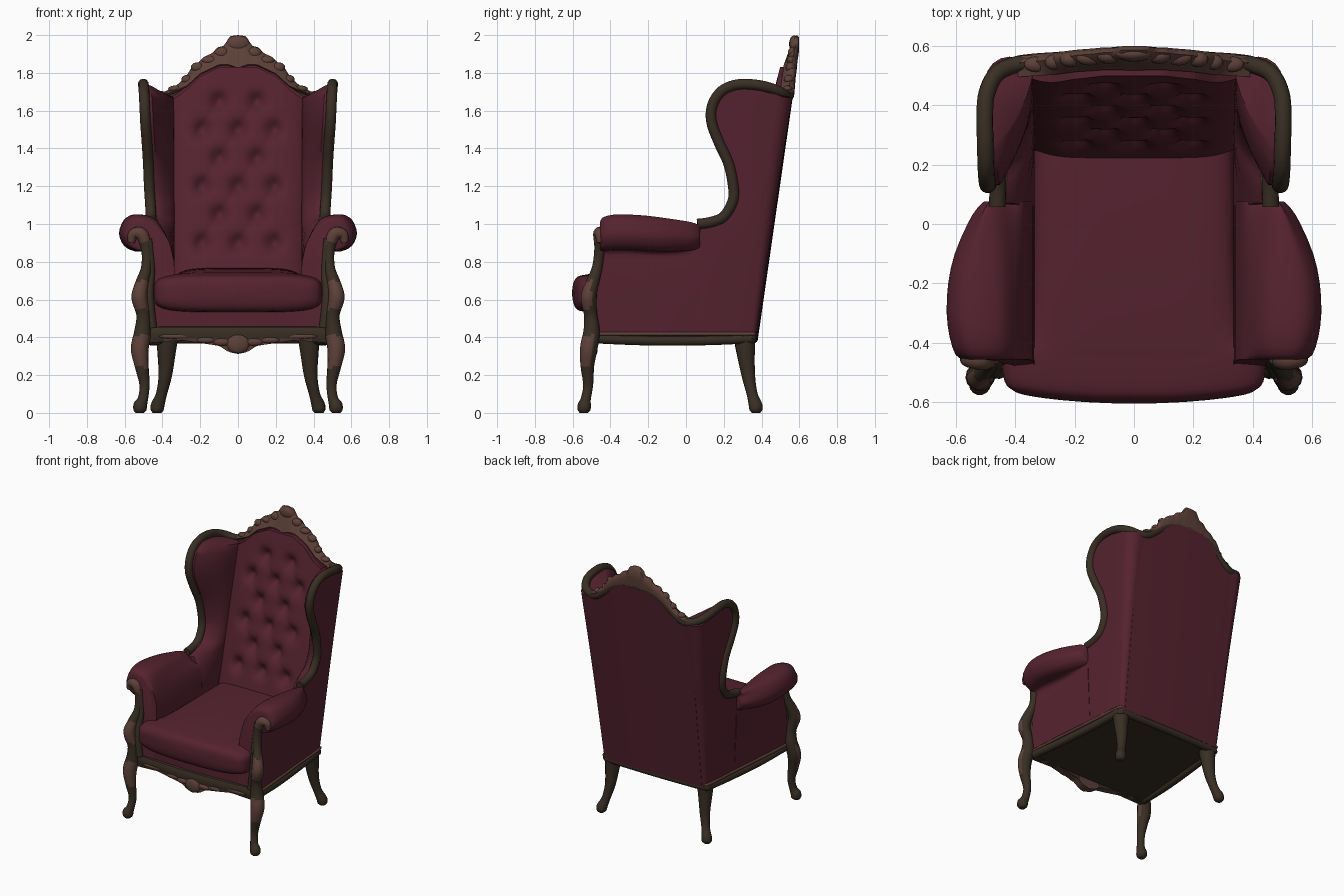
import bpy, bmesh, math
from mathutils import Vector, Matrix

if "Cube" in bpy.data.objects:
    bpy.data.objects.remove(bpy.data.objects["Cube"])


def material(name, rgb):
    m = bpy.data.materials.new(name)
    m.diffuse_color = (*rgb, 1)
    m.use_nodes = True
    m.node_tree.nodes["Principled BSDF"].inputs["Base Color"].default_value = m.diffuse_color
    return m


FABRIC = material("burgundy fabric", (0.092, 0.0165, 0.029))
WOOD = material("dark wood", (0.040, 0.028, 0.017))
CARVED = material("worn carved wood", (0.108, 0.052, 0.039))


def finish(name, bm, mats, mirror=False, rule=None, angle=50):
    bmesh.ops.recalc_face_normals(bm, faces=bm.faces)
    me = bpy.data.meshes.new(name)
    bm.to_mesh(me)
    bm.free()
    for m in mats:
        me.materials.append(m)
    for p in me.polygons:
        p.use_smooth = True
        if rule and rule(p.center, p.normal):
            p.material_index = 1
    me.set_sharp_from_angle(angle=math.radians(angle))
    ob = bpy.data.objects.new(name, me)
    bpy.context.collection.objects.link(ob)
    if mirror:
        ob.modifiers.new("mirror", 'MIRROR')
    return ob


def loft(name, rings, mats, closed=True, caps=True, **kw):
    bm = bmesh.new()
    rows = [[bm.verts.new(p) for p in r] for r in rings]
    n = len(rows[0])
    for a, b in zip(rows, rows[1:]):
        for i in range(n if closed else n - 1):
            j = (i + 1) % n
            bm.faces.new((a[i], a[j], b[j], b[i]))
    if caps:
        bm.faces.new(rows[0])
        bm.faces.new(rows[-1])
    return finish(name, bm, mats, **kw)


def smooth(pts, steps=4):
    """Catmull-Rom curve through points of any dimension."""
    p = [pts[0]] + list(pts) + [pts[-1]]
    out = []
    for a, b, c, d in zip(p, p[1:], p[2:], p[3:]):
        for s in range(steps):
            t = s / steps
            out.append(tuple(0.5 * (2*j + (k-i)*t + (2*i-5*j+4*k-l)*t*t + (3*j-i-3*k+l)*t**3)
                             for i, j, k, l in zip(a, b, c, d)))
    return out + [tuple(pts[-1])]


def tube(name, pts, mats, sides=14, **kw):
    """Round bar along (x, y, z, radius) points."""
    path = smooth(pts, 5)
    co = [Vector(p[:3]) for p in path]
    rings, u = [], Vector((1, 0.1, 0.05))
    for i, p in enumerate(path):
        t = (co[min(i+1, len(co)-1)] - co[max(i-1, 0)]).normalized()
        u = (u - t * u.dot(t)).normalized()
        v = t.cross(u)
        rings.append([co[i] + p[3] * (u * math.cos(a) + v * math.sin(a))
                      for a in (2 * math.pi * k / sides for k in range(sides))])
    return loft(name, rings, mats, **kw)


def lumps(name, items, mats, mirror=True):
    """Group of ellipsoids given as (x, y, z, rx, ry, rz)."""
    bm = bmesh.new()
    for x, y, z, a, b, c in items:
        bmesh.ops.create_uvsphere(bm, u_segments=16, v_segments=10, radius=1,
                                  matrix=Matrix.Translation((x, y, z)) @ Matrix.Diagonal((a, b, c, 1)))
    return finish(name, bm, mats, mirror=mirror)


def interp(table, x):
    for (a, p), (b, q) in zip(table, table[1:]):
        if x <= b:
            return p + (q - p) * max(0, (x - a) / (b - a))
    return table[-1][1]


def clamp(v):
    return max(0.0, min(1.0, v))


def YB(z): return 0.37 + (z - 0.4) * 0.144          # leaning back plane
def XB(z): return 0.42 + (z - 0.4) * 0.06           # half width of the body
def X(y, z): return XB(z) + (0.49 - XB(z)) * max(0, (0.35 - y) / 0.8) * clamp((1.2 - z) / 0.2)
def ztop(x): return interp([(0, 1.84), (.1, 1.84), (.2, 1.79), (.27, 1.72), (.34, 1.67), (.45, 1.68)], abs(x))


# Wing and top frame
wing_edge = [(.46, .06, 1.0), (.458, .13, 1.01), (.46, .20, 1.04), (.465, .247, 1.12), (.47, .25, 1.2),
             (.475, .225, 1.32), (.482, .175, 1.43), (.49, .135, 1.54), (.494, .14, 1.63),
             (.498, .19, 1.705), (.50, .27, 1.738)]
top_edge = [(.502, .36, 1.738), (.495, .44, 1.722), (.462, .505, 1.695), (.40, .535, 1.675), (.34, .545, 1.685),
            (.27, .55, 1.735), (.2, .555, 1.795), (.1, .56, 1.845), (0, .562, 1.855)]
tube("wing_frame", [(*p, .028) for p in wing_edge + top_edge], [WOOD], mirror=True)
tube("wing_trim", [(x - .022, y + .018, z - (.018 if z > 1.6 else 0), .012) for x, y, z in wing_edge[1:]],
     [CARVED], sides=8, mirror=True)

# Wings and rear sides: wedge sections stacked up the frame edge
rings = []
for yf, z in [(.06, .40), (.06, .6), (.06, .8), (.06, .9), (.07, .975)] + [p[1:] for p in smooth(wing_edge[1:], 3)]:
    xb, yb, r = XB(z), YB(z), .03 + .05 * (z - .4) / 1.3
    yi = max(.23 + .26 * (z - .76) + .05, yf + .08)
    up = clamp((z - .8) / .2)
    xi = .335 + (xb - .375) * up
    ring = [(X(yf, z), yf), (X((yf+yb)/2, z) + .004, (yf + yb) / 2)]
    ring += [(xb - r + r * math.cos(a), yb - r + r * math.sin(a)) for a in (0, .4, .8, 1.2, 1.57)]
    ring += [(.33, yb - .012), (.335, yi)]
    ring += [(.335 + (xi - .335) * t - .025 * up * math.sin(math.pi * t), yi + (yf - yi) * t) for t in (.2, .4, .6, .8)]
    ring += [(xi, yf)]
    rings.append([(x, y, z - .07 * max(clamp((y - .36) / .16) * max(0, (z - 1) / .75),
                                       clamp((xb - .03 - x) / .12) * clamp((z - 1.5) / .24))) for x, y in ring])
loft("wing", rings, [FABRIC], mirror=True)

# Outer back panel
rings = []
for i in range(25):
    x = -.4 + .8 * i / 24
    zt, bow = ztop(x), .010 * (1 - (x / .4) ** 2) + .002
    ring = [(.4, -.06)] + [(.4 + (zt - .4) * k / 6, bow) for k in range(7)] + [(zt, -.05)]
    rings.append([(x * (XB(z) - .03 - .05 * (z - .4) / 1.3) / .4, YB(z) + d, z) for z, d in ring])
loft("outer_back", rings, [FABRIC])

# Tufted inner back: dimples at buttons, soft diamond creases
buttons = [(x, 1.65 - .15 * r) for r in range(6) for x in ((-.1, .1) if r % 2 == 0 else (-.19, 0, .19))]


def tuft(x, z):
    d = sum(.04 * math.exp(-((x - a) ** 2 + (z - b) ** 2) / .0022) for a, b in buttons)
    p, q = x / .1, (z - 1.65) / .15
    fold = sum(math.exp(-(((v % 2) - 1) / .22) ** 2) for v in (p + q, p - q))
    mask = clamp((.25 - abs(x)) / .05) * clamp((1.72 - z) / .06) * clamp((z - .84) / .05)
    return d + .005 * fold * mask


rings = []
for i in range(61):
    u = -1 + i / 30
    ring = []
    for k in range(91):
        z = .66 + (ztop(u * .36) - .01 - .66) * k / 90
        x = u * (.345 + .02 * (z - .7))
        ring.append((x, .22 + .26 * (z - .76) + .05 * u ** 6 + tuft(x, z), z))
    ring.append((x, YB(z) - .01, z))
    rings.append(ring)
loft("tufted_back", rings, [FABRIC], closed=False, caps=False)

# Arms: side panel with outward roll, as sections along y (y, reach, top, roll height)
rings = []
rows = [(-.455, .575, 1.01, .8), (-.44, .60, 1.035, .95), (-.38, .62, 1.05, 1), (-.3, .63, 1.05, 1),
        (-.2, .625, 1.043, 1), (-.1, .603, 1.03, .95), (0, .56, 1.015, .85), (.05, .53, 1.003, .75),
        (.075, .505, .99, .6)]
for y, o, T, h in smooth(rows, 2):
    xo = X(y, .85)
    sec = [(.335, .42), (.335, .72), (.345, .83), (.372, .92), (.415, T - .05), (.46, T - .012),
           ((.47 + o) / 2, T), (o - .025, T - .03 * h), (o, T - .1 * h), (o - .025, T - .16 * h),
           (max(xo, o - .07), T - .185 * h), (xo, T - .195 * h), (xo, .75), (X(y, .42), .40)]
    front = clamp((-.1 - y) / .3)
    rings.append([(x, y - .035 * front * clamp((.85 - z) / .25), z) for x, z in smooth(sec, 3)])
loft("arm", rings, [FABRIC], mirror=True)


# Front posts with carved knees, flowing into cabriole legs
def carved(c, n):
    return n.y < .25 and (.55 < c.z < .70 or .24 < c.z < .41 or c.z > .9)


tube("front_leg", [(.565, -.455, .90, .018), (.555, -.455, .945, .028), (.51, -.458, .945, .034),
                   (.485, -.458, .87, .028), (.485, -.470, .77, .028), (.51, -.498, .68, .036),
                   (.522, -.515, .61, .042), (.502, -.505, .52, .036), (.505, -.50, .43, .044),
                   (.52, -.515, .34, .047), (.51, -.522, .25, .037), (.495, -.518, .15, .027),
                   (.503, -.53, .075, .027), (.517, -.538, .04, .036), (.519, -.54, .015, .034),
                   (.519, -.54, 0, .022)],
     [WOOD, CARVED], mirror=True, rule=carved)
tube("arm_front_frame", [(.475, -.452, .92, .022), (.462, -.465, .76, .022), (.472, -.49, .62, .026),
                         (.455, -.495, .45, .026)], [WOOD], mirror=True)
tube("back_leg", [(.375, .31, .41, .06), (.378, .315, .33, .05), (.385, .33, .2, .036),
                  (.405, .35, .1, .029), (.425, .368, .04, .036), (.428, .37, .015, .034),
                  (.428, .37, 0, .022)], [WOOD], mirror=True)

# Seat rails, trim and underside
rail = [(.475, -.47), (.457, -.2), (.43, .1), (.41, .32), (.385, .345), (.2, .352), (0, .355)]
tube("seat_rail", [(x, y, .393 - .012 * math.sin(math.pi * clamp((y + .47) / .8)), .026) for x, y in rail],
     [WOOD], mirror=True)
tube("seat_rail_trim", [(x + .014 * (y < .33), y + .014 * (y > .3), .418, .010) for x, y in rail],
     [CARVED], sides=8, mirror=True)
corners = [(-.48, -.50), (.48, -.50), (.41, .35), (-.41, .35)]
loft("underside", [[(x, y, z) for x, y in corners] for z in (.38, .42)], [WOOD])
base = [(-.455, -.485), (0, -.505), (.455, -.485), (.42, .3), (-.42, .3)]
loft("seat_base", [[(x, y, z) for x, y in base] for z in (.42, .56)], [FABRIC])

# Bowed front apron with scalloped lower edge
rings = []
for i in range(49):
    x = -.47 + .94 * i / 48
    y = -.495 - .025 * (1 - (x / .47) ** 2)
    zb = interp([(0, .312), (.05, .322), (.1, .355), (.2, .37), (.3, .385), (.47, .37)], abs(x))
    rings.append([(x, y + .05, .46), (x, y, .455), (x, y - .012, .43), (x, y - .006, .395),
                  (x, y, zb), (x, y + .05, zb)])
loft("front_apron", rings, [WOOD, CARVED], rule=lambda c, n: c.z < .40 and abs(c.x) < .4)
lumps("apron_carving", [(0, -.525, .365, .06, .02, .05), (.085, -.522, .375, .045, .016, .02),
                        (.17, -.518, .385, .05, .014, .016), (.33, -.51, .405, .09, .012, .013)], [CARVED])

# T-shaped seat cushion
rings = []
for y, w, h, zc in smooth([(-.604, .03, .004, .635), (-.603, .25, .02, .635), (-.599, .37, .05, .635),
                           (-.588, .41, .076, .633), (-.565, .435, .093, .633),
                           (-.5, .445, .102, .635), (-.45, .435, .105, .637), (-.4, .37, .108, .64),
                           (-.2, .345, .113, .648), (.05, .34, .116, .652), (.3, .335, .115, .655)], 3):
    ring = []
    for k in range(48):
        a = 2 * math.pi * (k + .5) / 48
        c, s = math.cos(a), math.sin(a)
        x = w * math.copysign(abs(c) ** .45, c)
        ring.append((x, y + .035 * (x / .44) ** 2, zc + h * math.copysign(abs(s) ** .45, s)))
    rings.append(ring)
loft("seat_cushion", rings, [FABRIC], angle=120)

# Carved crest plate, leaning with the back
upper = [(0, 2.0), (.04, 1.995), (.06, 1.97), (.07, 1.945), (.11, 1.935), (.135, 1.905), (.18, 1.885),
         (.205, 1.86), (.245, 1.83), (.275, 1.78), (.33, 1.73), (.39, 1.70)]
lower = [(0, 1.815), (.05, 1.832), (.1, 1.832), (.2, 1.785), (.27, 1.72), (.39, 1.67)]
rings = []
for i in range(61):
    x = -.39 + .78 * i / 60
    a, b = interp(lower, abs(x)), interp(upper, abs(x))
    m = (a + b) / 2
    rings.append([(x, YB(z) + d, z) for z, d in
                  ((a, -.04), (a + .012, -.06), (m, -.045), (b - .012, -.03), (b, -.015),
                   (b - .012, .0), (m, .01), (a, .01))])
loft("crest", rings, [CARVED])
lumps("crest_carving", [(x, YB(z) - .022, z, a, .026, c) for x, z, a, c in
                        [(0, 1.953, .062, .045), (.085, 1.905, .04, .032), (.15, 1.866, .045, .024),
                         (.215, 1.828, .035, .028), (.27, 1.765, .03, .024), (.04, 1.865, .045, .025),
                         (.33, 1.715, .04, .018)]], [CARVED])
